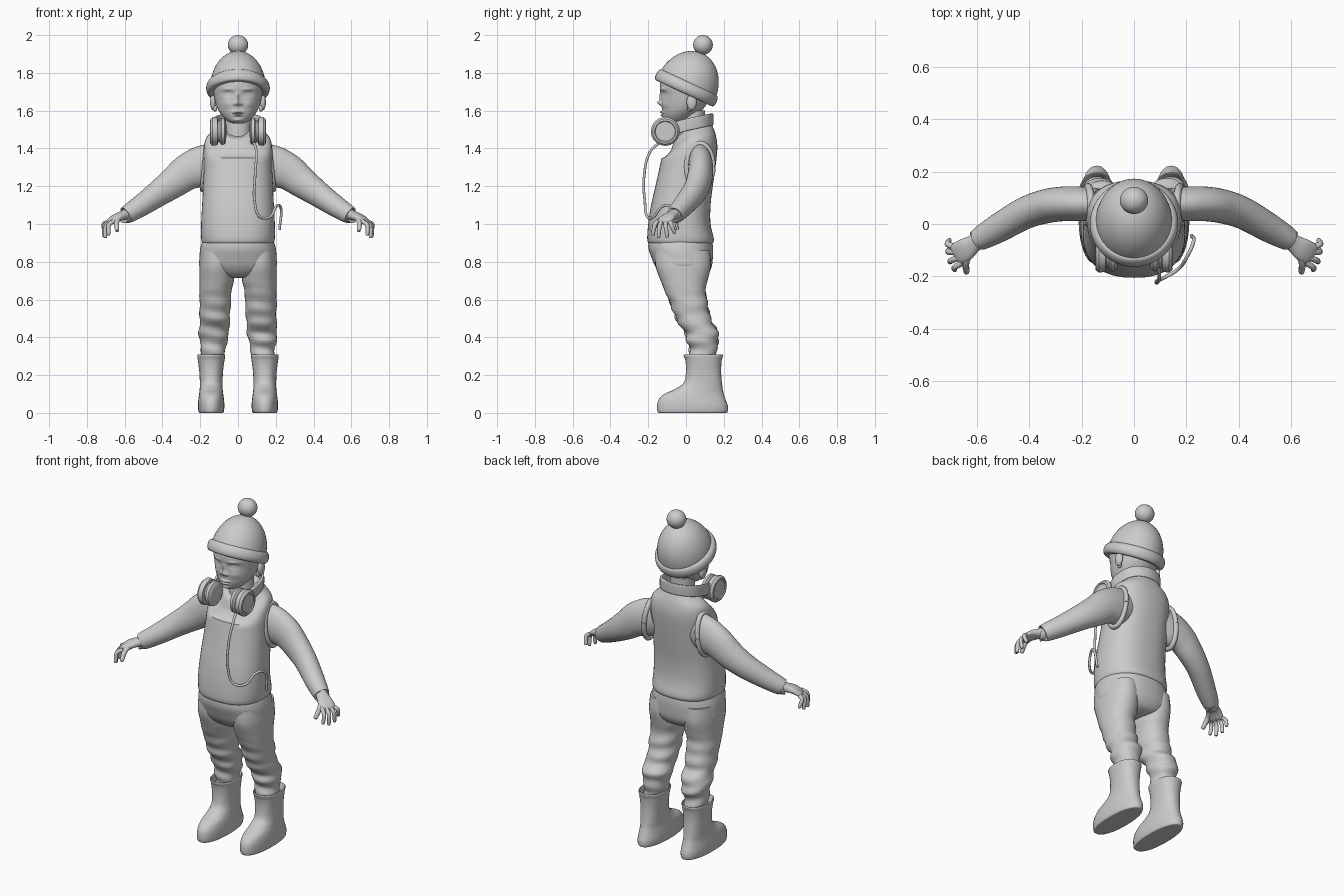
import bpy
import bmesh
import math
from mathutils import Vector

cube = bpy.data.objects.get("Cube")
if cube:
    bpy.data.objects.remove(cube, do_unlink=True)

grey = bpy.data.materials.new("plain grey")
grey.use_nodes = True
grey.diffuse_color = (0.6, 0.6, 0.6, 1)
grey.node_tree.nodes["Principled BSDF"].inputs["Base Color"].default_value = grey.diffuse_color
X, Y, Z = Vector((1, 0, 0)), Vector((0, 1, 0)), Vector((0, 0, 1))


def finish(name, bm, angle=45):
    bmesh.ops.recalc_face_normals(bm, faces=bm.faces)
    mesh = bpy.data.meshes.new(name)
    bm.to_mesh(mesh)
    bm.free()
    mesh.materials.append(grey)
    obj = bpy.data.objects.new(name, mesh)
    bpy.context.collection.objects.link(obj)
    bpy.ops.object.select_all(action="DESELECT")
    obj.select_set(True)
    bpy.context.view_layer.objects.active = obj
    bpy.ops.object.shade_smooth_by_angle(angle=math.radians(angle))
    return obj


def smooth_rows(rows, steps):
    """Catmull-Rom interpolation between stations."""
    out = []
    for i in range(len(rows) - 1):
        p = [rows[max(0, min(len(rows) - 1, i + k))] for k in (-1, 0, 1, 2)]
        for s in range(steps):
            t = s / steps
            out.append([0.5 * (2 * b + (c - a) * t + (2 * a - 5 * b + 4 * c - d) * t * t
                               + (3 * b - a - 3 * c + d) * t ** 3) for a, b, c, d in zip(*p)])
    return out + [list(rows[-1])]


def skin(name, rows, ref=X, along=None, sides=32, steps=4, power=2.0, tweak=None, side=1, angle=45):
    """Closed skin over stations (x, y, z, radius along ref, other radius)."""
    rows = smooth_rows([(r[0] * side, *r[1:]) for r in rows], steps)
    centres = [Vector(r[:3]) for r in rows]
    bm = bmesh.new()
    rings = []
    for i, r in enumerate(rows):
        t = along or (centres[min(i + 1, len(rows) - 1)] - centres[max(i - 1, 0)]).normalized()
        u = (ref - t * ref.dot(t)).normalized()
        v = t.cross(u)
        ring = []
        for k in range(sides):
            a = math.tau * k / sides
            c, s = math.cos(a), math.sin(a)
            p = centres[i] + u * r[3] * math.copysign(abs(c) ** (2 / power), c) \
                + v * r[4] * math.copysign(abs(s) ** (2 / power), s)
            ring.append(bm.verts.new(tweak(p) if tweak else p))
        rings.append(ring)
    for lo, hi in zip(rings, rings[1:]):
        for k in range(sides):
            n = (k + 1) % sides
            bm.faces.new((lo[k], lo[n], hi[n], hi[k]))
    bm.faces.new(rings[0])
    bm.faces.new(rings[-1])
    return finish(name, bm, angle)


def upright(name, rows, cx=0, **kw):
    """Level rings from (z, front y, back y, half width)."""
    return skin(name, [(cx, (f + b) / 2, z, w, (b - f) / 2) for z, f, b, w in rows], X, Z, **kw)


def ball(name, centre, radii):
    bm = bmesh.new()
    bmesh.ops.create_uvsphere(bm, u_segments=32, v_segments=20, radius=1)
    bmesh.ops.scale(bm, vec=radii, verts=bm.verts)
    bmesh.ops.translate(bm, vec=centre, verts=bm.verts)
    return finish(name, bm)


# Head, with facial relief: (x, z, height, spread x, spread z)
RELIEF = [(0, 1.642, .022, .013, .013), (0, 1.672, .010, .009, .022), (0, 1.592, .012, .024, .006),
          (0, 1.576, .011, .020, .005), (0, 1.583, -.006, .026, .002), (0, 1.55, .008, .022, .010)]
for s in (1, -1):
    RELIEF += [(s * .018, 1.636, .010, .008, .008), (s * .052, 1.688, -.013, .022, .013),
               (s * .052, 1.686, .010, .015, .007), (s * .052, 1.686, -.004, .015, .0016),
               (s * .055, 1.714, .006, .03, .008), (s * .06, 1.635, .006, .025, .02)]


def face(p):
    if p.y < -.02:
        p.y -= sum(h * math.exp(-((p.x - x) / a) ** 2 - ((p.z - z) / b) ** 2)
                   for x, z, h, a, b in RELIEF)
    return p


upright("head", [(1.532, -.085, -.03, .025), (1.545, -.112, .01, .055), (1.58, -.125, .06, .09),
                 (1.62, -.128, .1, .112), (1.68, -.132, .135, .127), (1.74, -.138, .15, .133),
                 (1.80, -.12, .14, .115), (1.85, -.05, .07, .05)], sides=120, steps=12, tweak=face)
upright("neck", [(1.36, -.04, .1, .075), (1.46, -.035, .1, .07), (1.6, -.03, .1, .068)])
for s, label in ((1, "left"), (-1, "right")):
    ball(label + "_ear", (s * .132, .03, 1.645), (.016, .027, .042))
    ball(label + "_ear_lobe", (s * .122, .022, 1.612), (.012, .015, .017))

# Knitted hat, tilted back, with rolled brim and pompom
dome = upright("hat_dome", [(.2 * math.sin(a), -.163 * math.cos(a), .163 * math.cos(a), .147 * math.cos(a))
                            for a in [math.radians(d) for d in (-5, 10, 25, 40, 55, 70, 82, 89)]], sides=48)
brim = upright("hat_brim", [(-.03, -.14, .14, .13), (-.032, -.166, .166, .155), (-.012, -.176, .176, .168),
                            (.014, -.174, .174, .165), (.03, -.164, .164, .15), (.03, -.14, .14, .13)],
               sides=48)
for part in (dome, brim):
    part.location = (0, .003, 1.722)
    part.rotation_euler.x = math.radians(-25)
ball("pompom", (0, .09, 1.948), (.054, .052, .052))


# Vest with dipped neckline
def neckline(p):
    p.z -= .9 * max(0, .04 - p.y) * max(0, min(1, (p.z - 1.35) / .15))
    return p


upright("vest", [(.93, -.17, .11, .16), (.898, -.19, .13, .18), (.915, -.205, .148, .194),
                 (1.0, -.2, .13, .195), (1.1, -.185, .13, .19), (1.2, -.162, .142, .185),
                 (1.3, -.14, .156, .181), (1.4, -.118, .166, .18), (1.46, -.095, .16, .168),
                 (1.5, -.078, .148, .125), (1.535, -.06, .13, .09), (1.53, -.045, .115, .078)],
        power=2.4, sides=48, tweak=neckline)

# Trousers seat
upright("trouser_seat", [(.95, -.19, .13, .175), (.88, -.2, .143, .198), (.82, -.182, .142, .204),
                         (.77, -.16, .135, .2), (.73, -.125, .11, .13), (.715, -.08, .07, .06)],
        power=2.3, sides=48)


# Soft folds around the lower trouser legs
def folds(p):
    k = max(0, min(1, (.68 - p.z) / .15))
    p.y += .006 * k * math.sin(p.z * 75 + p.x * 9)
    p.x += .003 * k * math.sin(p.z * 68 + p.y * 14)
    return p


LEG = [(.112, -.018, .86, .085, .145), (.113, -.015, .78, .091, .147), (.113, -.01, .7, .091, .124),
       (.119, -.005, .65, .085, .109), (.121, .015, .58, .083, .099), (.123, .038, .5, .08, .092),
       (.126, .068, .45, .079, .09), (.128, .083, .42, .08, .087), (.13, .088, .38, .073, .083),
       (.13, .09, .34, .065, .072), (.135, .09, .27, .06, .07)]
BOOT = [(0, -.135, .205, .055), (.004, -.15, .22, .066), (.035, -.153, .222, .07), (.07, -.145, .21, .068),
        (.1, -.115, .2, .064), (.125, -.06, .195, .061), (.16, -.012, .19, .06), (.22, 0, .186, .063),
        (.275, -.003, .189, .07), (.303, -.013, .197, .073), (.306, -.006, .19, .067), (.27, .006, .18, .06)]
ARM = [(.13, .075, 1.33, .1, .06), (.2, .077, 1.303, .107, .066), (.27, .077, 1.273, .096, .066),
       (.34, .067, 1.22, .083, .065), (.42, .04, 1.163, .07, .061), (.52, -.017, 1.093, .057, .055),
       (.588, -.056, 1.05, .048, .045), (.592, -.058, 1.047, .04, .038), (.58, -.05, 1.055, .03, .03)]
PALM = [(.565, -.043, 1.063, .03, .032), (.61, -.073, 1.045, .024, .034), (.645, -.098, 1.032, .02, .043),
        (.675, -.115, 1.012, .015, .043), (.684, -.12, 1.0, .006, .034)]
# Finger roots and tips, the last pair being the thumb
FINGERS = [((.656, -.148, 1.015), (.685, -.175, .945)), ((.668, -.127, 1.015), (.702, -.145, .932)),
           ((.68, -.106, 1.013), (.708, -.1, .935)), ((.69, -.085, 1.01), (.706, -.062, .955)),
           ((.615, -.095, 1.035), (.64, -.182, .968))]
CUP = [(.062, .03), (.064, .058), (.072, .07), (.088, .071), (.096, .058), (.106, .056), (.108, .072),
       (.134, .076), (.146, .066), (.148, .056), (.143, .052), (.143, .004)]

for s, label in ((1, "left"), (-1, "right")):
    skin(label + "_trouser_leg", LEG, X, Z, power=2.2, tweak=folds, side=s, steps=6)
    upright(label + "_boot", BOOT, cx=s * .142, power=2.25, sides=40)
    skin(label + "_sleeve", ARM, Z, side=s)
    skin(label + "_palm", PALM, Z, side=s, power=2.3)
    for i, (root, tip) in enumerate(FINGERS):
        a, b = Vector(root), Vector(tip)
        mid = (a + b) / 2 + Vector((.014, -.004, .014))
        end = b + (b - mid).normalized() * .006
        w = .014 if i == 4 else .0115
        skin(f"{label}_finger_{i + 1}" if i < 4 else label + "_thumb",
             [(*p, w * k, w * k) for p, k in ((a, 1), (mid, 1), (b, .8), (end, .3))],
             X, side=s, sides=12)
    # Rolled armhole edge
    hole = []
    for k in range(25):
        a = math.tau * k / 24
        hole.append((.176 - .012 * math.sin(a), .073 + .07 * math.cos(a), 1.305 + .122 * math.sin(a), .014, .014))
    skin(label + "_armhole_edge", hole, X, side=s, sides=12, steps=1)
    # Headphone cup with pad, groove and recessed cap
    skin(label + "_headphone_cup", [(x, -.11, 1.49, r, r) for x, r in CUP], Z, X * s,
         sides=40, steps=1, side=s, angle=35)
    skin(label + "_headphone_hinge", [(.101, -.125, 1.5, .02, .012), (.108, -.06, 1.51, .022, .014),
                                      (.118, -.02, 1.52, .02, .01)], Z, side=s, sides=16)

# Headphone band resting behind the neck
half = [(.106, -.08, 1.5), (.124, -.01, 1.522), (.112, .07, 1.54), (.07, .118, 1.55)]
band = half + [(0, .137, 1.553)] + [(-x, y, z) for x, y, z in reversed(half)]
skin("headphone_band", [(*p, .032, .008) for p in band], Z, power=5, steps=6, sides=24)

# Headphone cord
cord = bpy.data.curves.new("headphone_cord", "CURVE")
cord.dimensions = "3D"
cord.bevel_depth = .007
cord.use_fill_caps = True
path = [(.085, -.14, 1.43), (.096, -.185, 1.39), (.09, -.222, 1.25), (.088, -.218, 1.12),
        (.115, -.205, 1.04), (.165, -.175, 1.035), (.205, -.12, 1.095), (.225, -.075, 1.09),
        (.22, -.045, .97)]
spline = cord.splines.new("BEZIER")
spline.bezier_points.add(len(path) - 1)
for point, co in zip(spline.bezier_points, path):
    point.co = co
    point.handle_left_type = point.handle_right_type = "AUTO"
cord.materials.append(grey)
bpy.context.collection.objects.link(bpy.data.objects.new("headphone_cord", cord))
